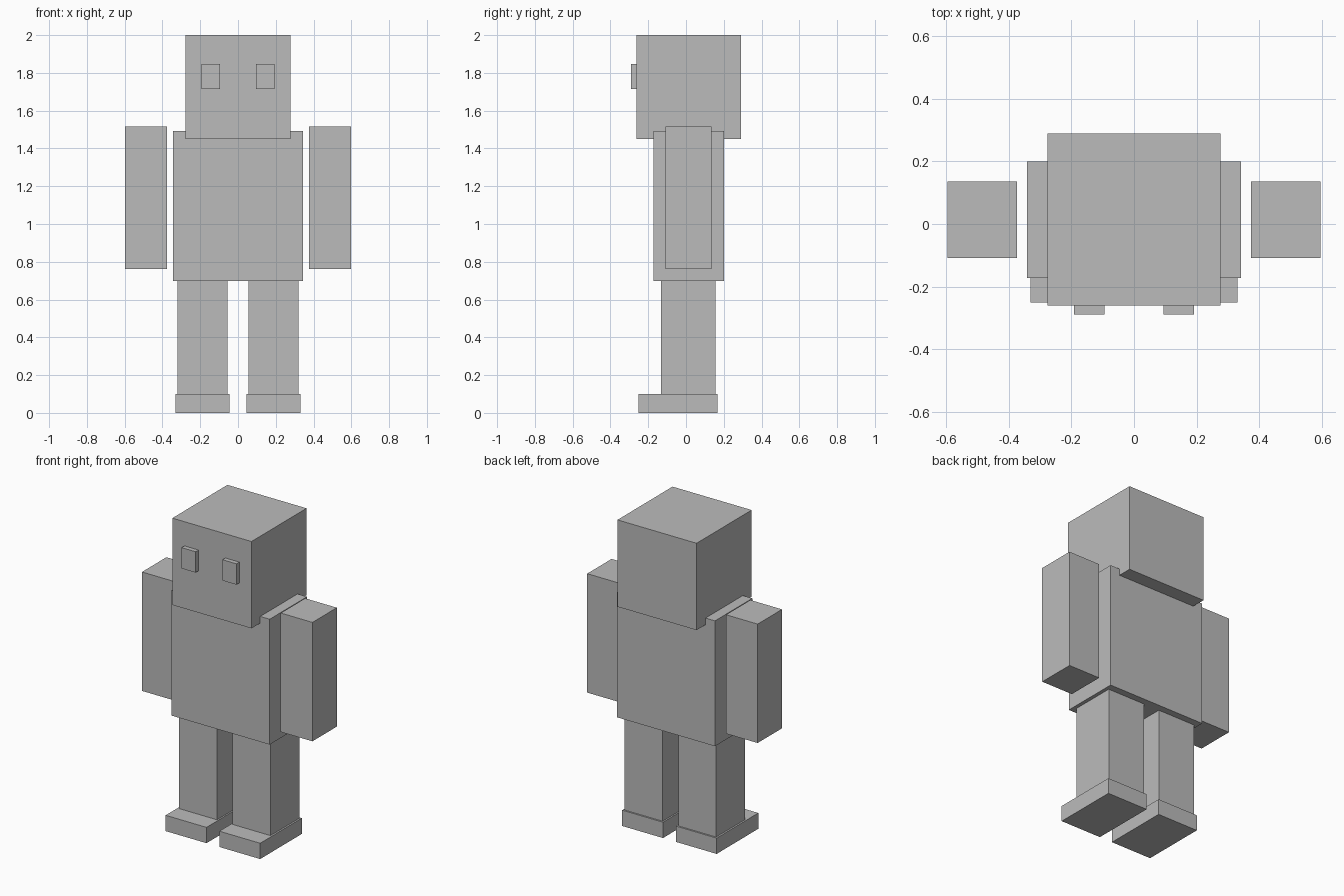
import bpy
import bmesh
from mathutils import Vector

if "Cube" in bpy.data.objects:
    bpy.data.objects.remove(bpy.data.objects["Cube"])

grey = bpy.data.materials.new("plain_grey")
grey.diffuse_color = (0.5, 0.5, 0.5, 1)
grey.use_nodes = True
grey.node_tree.nodes["Principled BSDF"].inputs["Base Color"].default_value = grey.diffuse_color


def box(name, x, y, z):
    """Box spanning the given (min, max) range on each axis."""
    lo, hi = Vector((x[0], y[0], z[0])), Vector((x[1], y[1], z[1]))
    bm = bmesh.new()
    bmesh.ops.create_cube(bm, size=1)
    bmesh.ops.scale(bm, vec=hi - lo, verts=bm.verts)
    mesh = bpy.data.meshes.new(name)
    bm.to_mesh(mesh)
    bm.free()
    mesh.materials.append(grey)
    obj = bpy.data.objects.new(name, mesh)
    obj.location = (lo + hi) / 2
    bpy.context.collection.objects.link(obj)


def pair(name, x, y, z):
    """Matching boxes on both sides of the body."""
    box("right_" + name, (-x[1], -x[0]), y, z)
    box("left_" + name, x, y, z)


# Head and torso
box("head", (-0.277, 0.277), (-0.261, 0.29), (1.45, 2.0))
box("torso", (-0.343, 0.343), (-0.173, 0.20), (0.698, 1.492))

# Raised eyes
pair("eye", (0.094, 0.192), (-0.29, -0.261), (1.715, 1.847))

# Limbs and feet
pair("arm", (0.375, 0.597), (-0.108, 0.136), (0.762, 1.515))
pair("leg", (0.055, 0.32), (-0.132, 0.156), (0.10, 0.698))
pair("foot", (0.045, 0.331), (-0.251, 0.166), (0.0, 0.10))
